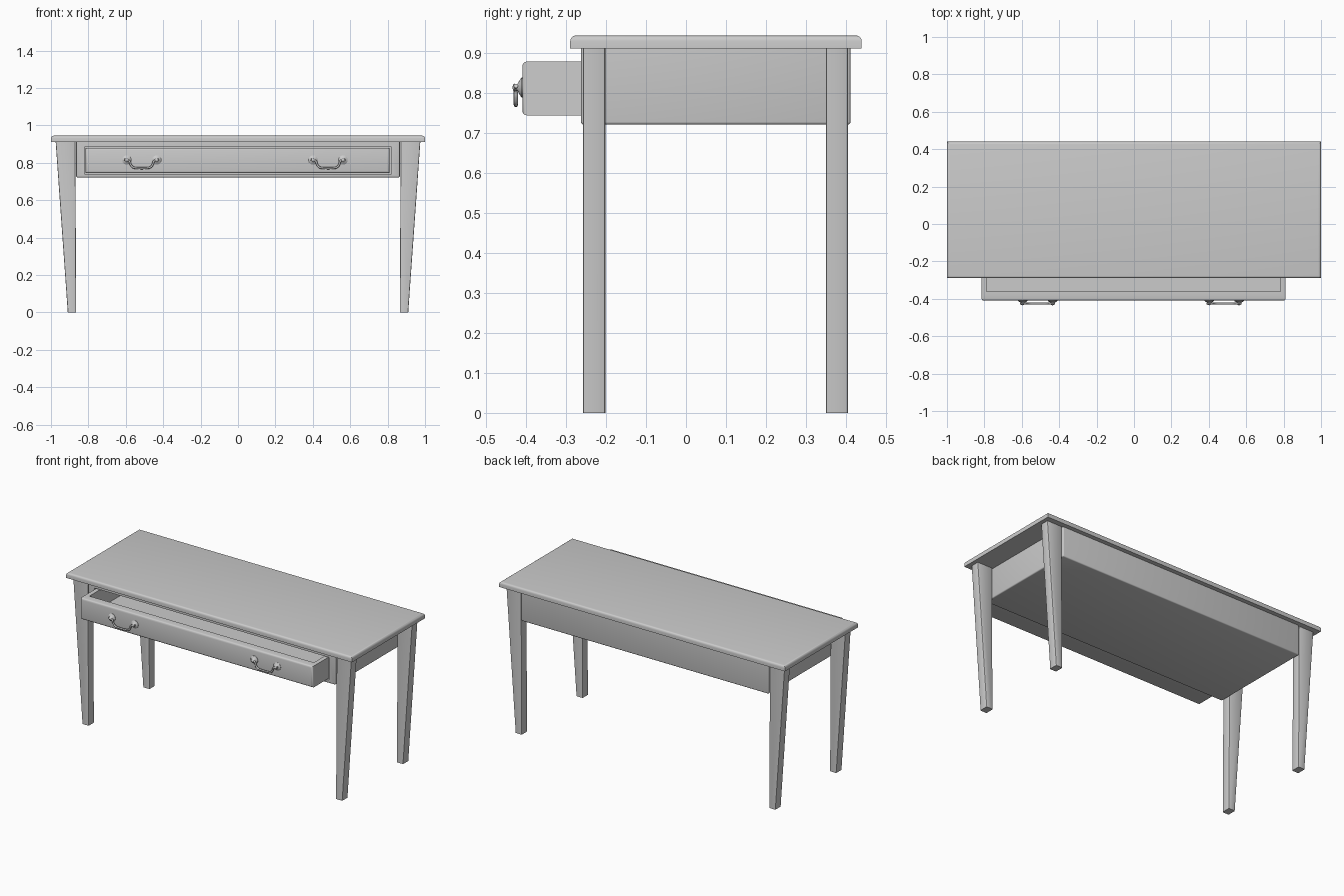
import bpy, bmesh, math
from mathutils import Vector, Matrix

if "Cube" in bpy.data.objects:
    bpy.data.objects.remove(bpy.data.objects["Cube"])


def finish(bm, name, angle=35):
    bmesh.ops.recalc_face_normals(bm, faces=bm.faces)
    me = bpy.data.meshes.new(name)
    bm.to_mesh(me)
    bm.free()
    ob = bpy.data.objects.new(name, me)
    bpy.context.collection.objects.link(ob)
    bpy.ops.object.select_all(action='DESELECT')
    bpy.context.view_layer.objects.active = ob
    ob.select_set(True)
    bpy.ops.object.shade_smooth_by_angle(angle=math.radians(angle))
    return ob


def box(lo, hi):
    bm = bmesh.new()
    bmesh.ops.create_cube(bm, size=1)
    for v in bm.verts:
        v.co = Vector([(a + b) / 2 + c * (b - a) for a, b, c in zip(lo, hi, v.co)])
    return bm


def bevel(bm, width, seg, pick=lambda e: True):
    bmesh.ops.bevel(bm, geom=[e for e in bm.edges if pick(e)], offset=width,
                    segments=seg, profile=0.5, affect='EDGES')


def hollow(bm, normal, lo, hi, depth):
    """Sink a rectangular pocket lo..hi into the large face with this normal."""
    n = Vector(normal)
    bm.normal_update()
    face = max((f for f in bm.faces if f.normal.dot(n) > 0.99), key=lambda f: f.calc_area())
    bmesh.ops.inset_region(bm, faces=[face], thickness=0.01)
    mid = face.calc_center_median()
    for v in face.verts:
        for i in range(3):
            if abs(n[i]) < 0.5:
                v.co[i] = lo[i] if v.co[i] < mid[i] else hi[i]
    new = bmesh.ops.extrude_discrete_faces(bm, faces=[face])['faces'][0]
    for v in new.verts:
        v.co -= n * depth


# Tabletop with rounded upper edges
bm = box((-1, -0.29, 0.912), (1, 0.44, 0.945))
bevel(bm, 0.014, 4, lambda e: all(v.co.z > 0.94 for v in e.verts))
finish(bm, "tabletop")

# Apron case with the drawer opening in front
bm = box((-0.865, -0.263, 0.722), (0.865, 0.412, 0.914))
bevel(bm, 0.007, 3, lambda e: any(v.co.z < 0.73 for v in e.verts))
hollow(bm, (0, -1, 0), (-0.82, 0, 0.741), (0.82, 0, 0.885), 0.65)
finish(bm, "apron_case")

# Drawer, pulled part way out
bm = box((-0.815, -0.41, 0.745), (0.81, 0.25, 0.88))
bevel(bm, 0.012, 3, lambda e: all(v.co.y < -0.4 for v in e.verts))
hollow(bm, (0, 0, 1), (-0.788, -0.36, 0), (0.783, 0.225, 0), 0.115)
finish(bm, "drawer")

# Tapered legs outside the ends of the case
for side, sx in (("left", -1), ("right", 1)):
    for place, y0 in (("front", -0.258), ("back", 0.35)):
        bm = box((0.865, y0, 0), (0.91, y0 + 0.056, 0.914))
        for v in bm.verts:
            if v.co.z > 0.5:
                v.co.x = 0.975 if v.co.x > 0.89 else 0.87
        bevel(bm, 0.005, 2, lambda e: abs(e.verts[0].co.z - e.verts[1].co.z) > 0.5)
        for v in bm.verts:
            v.co.x *= sx
        finish(bm, f"{place}_{side}_leg")


def rosette(name, x, z):
    """Turned mount: flared base, neck and ball tip, lathed about y."""
    prof = [(0.0, 0.0), (0.025, 0.0), (0.025, 0.003), (0.016, 0.009),
            (0.008, 0.013), (0.007, 0.017), (0.010, 0.020), (0.007, 0.024), (0.0, 0.026)]
    bm = bmesh.new()
    vs = [bm.verts.new((r, -h, 0)) for r, h in prof]
    es = [bm.edges.new(p) for p in zip(vs, vs[1:])]
    bmesh.ops.spin(bm, geom=vs + es, axis=(0, 1, 0), cent=(0, 0, 0),
                   steps=16, angle=2 * math.pi)
    bmesh.ops.remove_doubles(bm, verts=bm.verts, dist=1e-5)
    bmesh.ops.translate(bm, verts=bm.verts, vec=(x, -0.409, z))
    finish(bm, name, 50)


def bail(name, x, z):
    """Hanging handle swept along a smooth mirrored path."""
    half = [(0.092, 0.004), (0.08, 0.0), (0.066, -0.006), (0.059, -0.024),
            (0.046, -0.039), (0.02, -0.043)]
    path = [(-a, b) for a, b in half] + [(a, b) for a, b in reversed(half)]
    cu = bpy.data.curves.new(name, 'CURVE')
    cu.dimensions = '3D'
    cu.bevel_depth = 0.0055
    cu.bevel_resolution = 2
    cu.use_fill_caps = True
    sp = cu.splines.new('BEZIER')
    sp.resolution_u = 5
    sp.bezier_points.add(len(path) - 1)
    for p, (a, b) in zip(sp.bezier_points, path):
        p.co = (x + a, -0.426, z + b)
        p.handle_left_type = p.handle_right_type = 'AUTO'
    bpy.context.collection.objects.link(bpy.data.objects.new(name, cu))


# Two drawer handles
for side, x in (("left", -0.515), ("right", 0.482)):
    for end, dx in (("outer", -0.08), ("inner", 0.08)):
        rosette(f"{side}_handle_{end}_mount", x + dx, 0.815)
    bail(f"{side}_handle_bail", x, 0.815)
